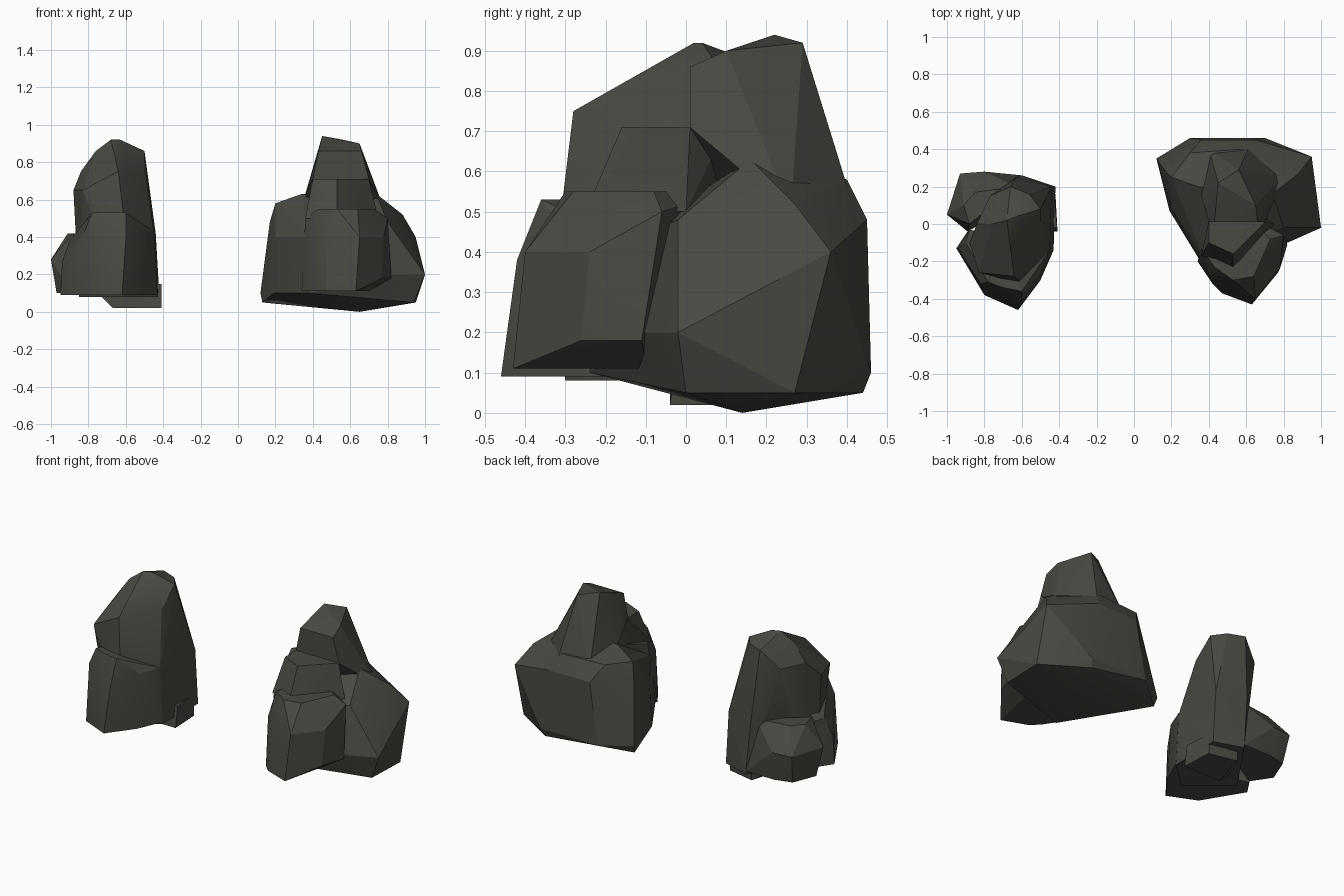
import bpy
import bmesh
from math import radians

start_cube = bpy.data.objects.get("Cube")
if start_cube:
    bpy.data.objects.remove(start_cube, do_unlink=True)

# One dark olive grey stone colour
stone = bpy.data.materials.new("dark_olive_stone")
stone.use_nodes = True
stone_colour = (.066, .067, .055, 1)
stone.diffuse_color = stone_colour
shader = stone.node_tree.nodes["Principled BSDF"]
shader.inputs["Base Color"].default_value = stone_colour
shader.inputs["Roughness"].default_value = .9


def level(height, *outline):
    """Lay a flat cross-section at the given height."""
    return [(x, y, height) for x, y in outline]


def chunk(name, *levels):
    """Wrap a stack of cross-sections in one faceted lump of stone."""
    bm = bmesh.new()
    for corners in levels:
        for corner in corners:
            bm.verts.new(corner)
    hull = bmesh.ops.convex_hull(bm, input=bm.verts[:])
    spare = {item for item in hull["geom_interior"] + hull["geom_unused"]
             if isinstance(item, bmesh.types.BMVert)}
    bmesh.ops.delete(bm, geom=list(spare), context="VERTS")
    bmesh.ops.recalc_face_normals(bm, faces=bm.faces[:])
    mesh = bpy.data.meshes.new(name)
    bm.to_mesh(mesh)
    bm.free()
    mesh.materials.append(stone)
    lump = bpy.data.objects.new(name, mesh)
    bpy.context.collection.objects.link(lump)
    return lump


def fuse(name, body, *lumps):
    """Weld the lumps into the body and shade the facets."""
    bpy.ops.object.select_all(action="DESELECT")
    bpy.context.view_layer.objects.active = body
    body.select_set(True)
    for lump in lumps:
        weld = body.modifiers.new("weld", "BOOLEAN")
        weld.operation = "UNION"
        weld.solver = "EXACT"
        weld.object = lump
        bpy.ops.object.modifier_apply(modifier=weld.name)
        bpy.data.objects.remove(lump, do_unlink=True)
    body.name = name
    bpy.ops.object.shade_smooth_by_angle(angle=radians(20))


# Slim rock: tall slab with a leaning top
slab = chunk(
    "slab",
    level(.08, (-.43, -.14), (-.42, .2), (-.6, .26), (-.85, -.1), (-.6, -.3)),
    level(.42, (-.6, -.32), (-.45, -.14), (-.44, .2), (-.63, .25)),
    level(.65, (-.83, -.26), (-.88, -.1)),
    level(.75, (-.64, -.28), (-.5, -.05), (-.84, 0), (-.77, .15)),
    level(.86, (-.5, .08), (-.56, .16), (-.66, .2), (-.76, 0)),
    level(.92, (-.63, .04), (-.68, .02)))

# Slim rock: heel it stands on
slab_heel = chunk(
    "slab_heel",
    level(.02, (-.41, -.04), (-.67, -.04), (-.42, .16), (-.6, .2)),
    level(.15, (-.41, -.02), (-.8, -.04), (-.43, .17), (-.6, .2)))

# Slim rock: bulge at the front foot
slab_foot = chunk(
    "slab_foot",
    level(.09, (-.62, -.46), (-.8, -.38), (-.5, -.3), (-.43, -.14),
          (-.95, -.13), (-.89, -.04)),
    level(.27, (-.94, -.13)),
    level(.38, (-.6, -.42), (-.78, -.36), (-.9, -.1), (-.88, -.03)),
    level(.43, (-.82, -.32), (-.45, -.14), (-.5, -.27)),
    level(.53, (-.78, -.31), (-.7, -.34), (-.6, -.36), (-.7, -.1)))

# Slim rock: low knob at the back corner, running into the slab
slab_knob = chunk(
    "slab_knob",
    level(.1, (-.97, .08), (-.91, .23), (-.8, .26), (-.89, -.04), (-.6, .26),
          (-.46, .2)),
    level(.28, (-1, .05), (-.93, .27), (-.8, .28)),
    level(.42, (-.91, .1), (-.85, .17), (-.88, 0), (-.63, .2)))

fuse("slim_rock", slab, slab_heel, slab_foot, slab_knob)

# Broad rock: wide body
body = chunk(
    "body",
    level(0, (.65, .14)),
    level(.05, (.13, .33), (.68, .44), (.95, .27), (.94, 0)),
    level(.1, (.12, .35), (.19, .07), (.38, -.24), (.3, .46), (.7, .46)),
    level(.2, (1, -.02), (.82, -.1)),
    level(.4, (.2, .08), (.38, -.2), (.95, .36)),
    level(.48, (.36, .45), (.65, .45), (.8, -.02), (.17, .28)),
    level(.52, (.88, .27)),
    level(.58, (.2, .25), (.3, .38), (.58, .4)),
    level(.63, (.34, .2), (.74, .16)))

# Broad rock: blunt nose at the front
nose = chunk(
    "nose",
    level(.11, (.63, -.43), (.47, -.37), (.42, -.32), (.7, -.1), (.34, -.2)),
    level(.18, (.77, -.26), (.82, -.11)),
    level(.4, (.65, -.4), (.47, -.34), (.4, -.27), (.78, -.24)),
    level(.5, (.8, -.06), (.36, -.13)),
    level(.55, (.43, -.23), (.53, -.3), (.64, -.28), (.73, -.08), (.5, .1)))

# Broad rock: ledge below the peak
ledge = chunk(
    "ledge",
    level(.5, (.53, -.25), (.75, 0), (.36, -.17), (.5, .1)),
    level(.71, (.53, -.16), (.7, .01), (.4, -.1), (.4, .02), (.6, .1)))

# Broad rock: tapering peak
peak = chunk(
    "peak",
    level(.5, (.62, .42), (.4, .4), (.5, .1), (.8, .26)),
    level(.63, (.36, .15), (.74, .16), (.7, .28), (.58, .38), (.42, .34)),
    level(.71, (.4, .01), (.7, .01)),
    level(.86, (.43, .01), (.66, .01)),
    level(.9, (.65, .1)),
    level(.92, (.56, .29)),
    level(.94, (.45, .22)))

fuse("broad_rock", body, nose, ledge, peak)
